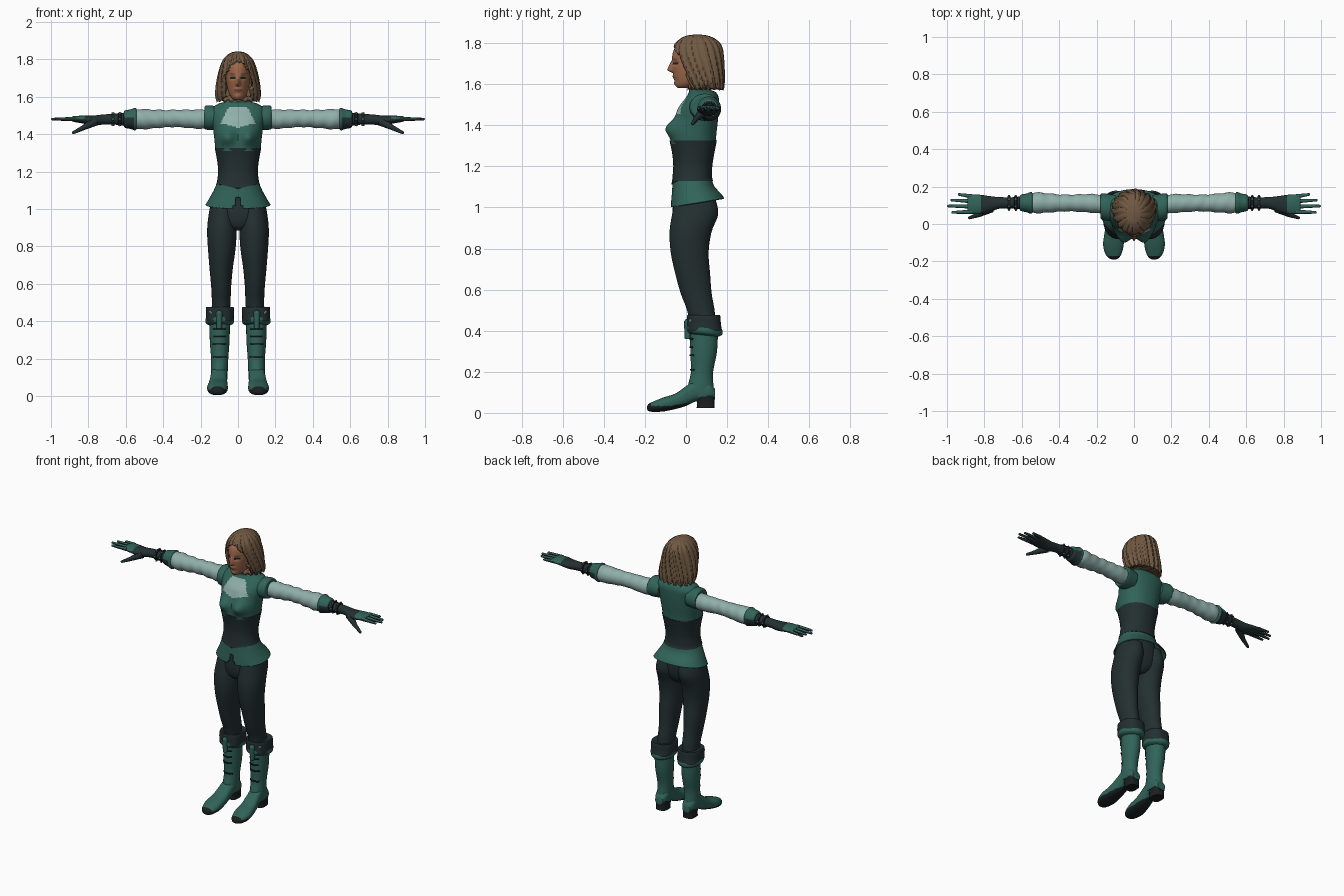
import bpy, bmesh, math
from mathutils import Vector

if "Cube" in bpy.data.objects:
    bpy.data.objects.remove(bpy.data.objects["Cube"])


def material(name, r, g, b):
    m = bpy.data.materials.new(name)
    m.use_nodes = True
    m.diffuse_color = (r, g, b, 1)
    m.node_tree.nodes["Principled BSDF"].inputs["Base Color"].default_value = (r, g, b, 1)
    return m


GREEN = material("teal green leather", .03, .125, .1)
DARK = material("charcoal cloth", .017, .029, .031)
BLACK = material("black leather", .01, .014, .015)
PALE = material("pale linen", .28, .43, .4)
SKIN = material("warm skin", .34, .14, .07)
HAIR = material("brown hair", .165, .1, .055)
LIPS = material("lip red", .2, .06, .045)
METAL = material("grey metal", .16, .19, .2)


def finish(name, bm, paint, mirror=False, thick=0):
    """Colour faces by rule (None removes a face), add modifiers and smooth shading."""
    bmesh.ops.recalc_face_normals(bm, faces=bm.faces)
    bm.normal_update()
    used, gone = [], []
    for f in bm.faces:
        m = paint(f.calc_center_median(), f.normal) if callable(paint) else paint
        if m is None:
            gone.append(f)
            continue
        if m not in used:
            used.append(m)
        f.material_index = used.index(m)
    bmesh.ops.delete(bm, geom=gone, context='FACES')
    mesh = bpy.data.meshes.new(name)
    bm.to_mesh(mesh)
    bm.free()
    for m in used:
        mesh.materials.append(m)
    ob = bpy.data.objects.new(name, mesh)
    bpy.context.collection.objects.link(ob)
    bpy.ops.object.select_all(action='DESELECT')
    ob.select_set(True)
    bpy.context.view_layer.objects.active = ob
    bpy.ops.object.shade_smooth_by_angle(angle=math.radians(45))
    if thick:
        ob.modifiers.new("Thickness", 'SOLIDIFY').thickness = thick
    if mirror:
        ob.modifiers.new("Mirror", 'MIRROR').use_mirror_merge = False
    return ob


def spline(stations, u):
    """Smooth curve through the stations."""
    i = min(int(u), len(stations) - 2)
    t = u - i
    a, b, c, d = (stations[max(0, min(len(stations) - 1, i + k))] for k in (-1, 0, 1, 2))
    return [q + t * ((r - p) + t * (2 * p - 5 * q + 4 * r - s + t * (3 * (q - r) + s - p))) / 2
            if 0 < t else q for p, q, r, s in zip(a, b, c, d)]


def loft(name, stations, paint, axis='Z', n=40, rings=24, power=2.0, warp=None,
         caps=True, mirror=False, thick=0):
    """Skin rounded sections; each station is position, two centres, two radii."""
    bm = bmesh.new()
    loops = []
    for k in range(rings + 1):
        t, a, b, ra, rb = spline(stations, k * (len(stations) - 1) / rings)
        loop = []
        for j in range(n):
            ang = math.tau * j / n
            c, s = math.cos(ang), math.sin(ang)
            u = a + ra * math.copysign(abs(c) ** (2 / power), c)
            v = b + rb * math.copysign(abs(s) ** (2 / power), s)
            p = Vector({'Z': (u, v, t), 'Y': (u, t, v), 'X': (t, u, v)}[axis])
            loop.append(bm.verts.new(warp(p, ang) if warp else p))
        loops.append(loop)
    for lo, hi in zip(loops, loops[1:]):
        for j in range(n):
            bm.faces.new((lo[j], lo[(j + 1) % n], hi[(j + 1) % n], hi[j]))
    if caps:
        bm.faces.new(loops[0])
        bm.faces.new(loops[-1])
    return finish(name, bm, paint, mirror, thick)


def limb(name, start, end, r0, r1, paint, mirror=True):
    """Tapered rod with a rounded tip, for fingers and small straps."""
    bm = bmesh.new()
    a, b = Vector(start), Vector(end)
    rod = bmesh.ops.create_cone(bm, segments=12, radius1=r0, radius2=r1,
                                depth=(b - a).length, cap_ends=True)
    turn = (b - a).to_track_quat('Z', 'Y').to_matrix()
    bmesh.ops.rotate(bm, verts=rod["verts"], matrix=turn)
    bmesh.ops.translate(bm, verts=rod["verts"], vec=(a + b) / 2)
    tip = bmesh.ops.create_uvsphere(bm, u_segments=12, v_segments=8, radius=r1)
    bmesh.ops.translate(bm, verts=tip["verts"], vec=b)
    return finish(name, bm, paint, mirror)


def bump(p, x, z, sx, sz):
    return math.exp(-((abs(p.x) - x) / sx) ** 2 - ((p.z - z) / sz) ** 2)


# Vest with bust and pale chest panel
def bust(p, ang):
    if p.y < .04:
        p.y -= .045 * bump(p, .06, 1.385, .045, .045)
    return p


def vest_paint(c, nrm):
    low = 1.435 + .018 * min(1, abs(c.x) / .07)
    return PALE if c.y < .05 and low < c.z < 1.545 and abs(c.x) < .05 + .5 * (1.545 - c.z) else GREEN


loft("vest", [(1.31, 0, .035, .12, .11), (1.36, 0, .04, .125, .108), (1.42, 0, .05, .132, .105),
              (1.48, 0, .06, .142, .1), (1.53, 0, .078, .145, .082), (1.56, 0, .08, .11, .066),
              (1.572, 0, .068, .075, .054), (1.59, 0, .066, .06, .05)],
     vest_paint, n=96, rings=63, power=2.2, warp=bust)
loft("armhole_trim", [(.1, .085, 1.485, .07, .06), (.15, .09, 1.488, .072, .066),
                      (.176, .095, 1.488, .068, .062), (.178, .1, 1.485, .05, .05)],
     GREEN, 'X', mirror=True)


# Corset with pointed lower front edge
def corset_point(p, ang):
    if p.y < 0 and p.z < 1.18:
        p.z -= .025 * max(0, 1 - abs(p.x) / .09) * (1.18 - p.z) / .055
    return p


loft("corset", [(1.325, 0, .035, .124, .115), (1.26, 0, .035, .112, .102), (1.2, 0, .033, .106, .095),
                (1.15, 0, .03, .112, .097), (1.13, 0, .03, .118, .102)],
     DARK, n=64, power=2.2, warp=corset_point)


# Flared peplum with a front notch
def hem(p, ang):
    p.z += (p.y - .05) * .16 * (1.145 - p.z) / .12
    return p


def peplum_paint(c, nrm):
    return None if c.y < 0 and c.z < 1.065 and abs(c.x) < .008 + .25 * (1.065 - c.z) else GREEN


loft("peplum", [(1.145, 0, .03, .11, .095), (1.1, 0, .035, .13, .102), (1.05, 0, .05, .157, .122),
                (1.022, 0, .056, .173, .13)],
     peplum_paint, n=96, power=2.2, warp=hem, caps=False, thick=.006)

# Trousers
loft("trouser_hips", [(1.13, 0, .03, .1, .085), (1.04, 0, .038, .14, .1), (.96, 0, .035, .145, .1),
                      (.91, 0, .03, .1, .085), (.885, 0, .03, .04, .06)], DARK)
loft("trouser_legs", [(1.05, .075, .045, .065, .095), (.97, .082, .045, .075, .112),
                      (.88, .086, .022, .079, .102), (.78, .087, .018, .073, .092),
                      (.68, .09, .032, .062, .085), (.58, .09, .05, .053, .075),
                      (.5, .09, .072, .05, .067), (.41, .095, .085, .048, .062)],
     DARK, rings=35, mirror=True)

# Boots: shaft, folded cuff, laces, foot and heel
shaft = [(.41, .098, .088, .055, .068), (.3, .098, .086, .053, .065), (.2, .098, .078, .046, .054),
         (.13, .1, .072, .045, .062), (.08, .1, .08, .042, .06)]
loft("boot_shafts", shaft, GREEN, mirror=True)
loft("boot_cuffs", [(.472, .097, .086, .06, .068), (.474, .097, .086, .074, .08),
                    (.43, .097, .088, .075, .082), (.4, .098, .09, .073, .084),
                    (.395, .098, .09, .058, .07)], DARK, power=2.4, mirror=True)
loft("boot_cuff_rolls", [(.42, .098, .09, .066, .074), (.412, .098, .09, .076, .087),
                         (.39, .098, .09, .074, .086), (.378, .098, .09, .056, .07)],
     GREEN, warp=lambda p, ang: p + Vector((0, 0, .1 * (.09 - p.y))), mirror=True)
for z in (.36, .32, .28, .21):
    sec = spline(shaft, (.41 - z) / .105)[1:]
    band = [(z + dz, sec[0], sec[1], sec[2] + .004, sec[3] + .004) for dz in (-.004, .004)]
    loft("boot_lace", band, lambda c, nrm: BLACK if c.y < .05 and abs(c.x - .1) < .035 else None,
         rings=2, caps=False, mirror=True, thick=.004)
limb("boot_tongue", (.1, .008, .36), (.1, .008, .44), .014, .018, GREEN)
limb("boot_buckle", (.135, .025, .44), (.145, .025, .45), .01, .01, METAL)


def foot_paint(c, nrm):
    return BLACK if c.z < .034 + .16 * max(0, c.y + .08) or c.y < -.172 else GREEN


loft("boot_feet", [(.142, .1, .09, .028, .025), (.11, .1, .105, .042, .045), (.05, .101, .108, .043, .052),
                   (0, .104, .082, .046, .048), (-.05, .107, .057, .051, .038),
                   (-.11, .11, .041, .055, .034), (-.16, .11, .03, .043, .025),
                   (-.183, .108, .026, .025, .017), (-.19, .107, .025, .008, .006)],
     foot_paint, 'Y', n=48, rings=48, power=2.5, mirror=True)
loft("boot_heels", [(.024, .1, .096, .037, .044), (.05, .1, .096, .036, .043), (.085, .1, .094, .04, .047)],
     BLACK, power=3.2, rings=6, mirror=True)

# Sleeves, gauntlets and bracelets
loft("sleeves", [(.13, .1, 1.482, .05, .05), (.22, .11, 1.48, .05, .051), (.33, .112, 1.484, .045, .046),
                 (.4, .112, 1.482, .046, .047), (.48, .113, 1.48, .053, .052),
                 (.535, .113, 1.48, .055, .054), (.55, .113, 1.48, .04, .04)],
     PALE, 'X', rings=35, mirror=True,
     warp=lambda p, ang: p + Vector((0, .002, .002)) * math.sin(90 * p.x + ang))
loft("gauntlet_cuffs", [(.54, .113, 1.48, .04, .042), (.548, .113, 1.48, .058, .06),
                        (.575, .113, 1.48, .05, .052), (.605, .113, 1.48, .043, .046),
                        (.612, .113, 1.48, .03, .03)],
     lambda c, nrm: GREEN if nrm.z > .2 or c.x < .556 else DARK, 'X', mirror=True)


def glove_paint(c, nrm):
    return GREEN if nrm.z > .5 and c.x > .82 else DARK


loft("gloves", [(.58, .113, 1.48, .038, .038), (.65, .113, 1.48, .03, .03), (.72, .113, 1.478, .031, .027),
                (.77, .107, 1.473, .042, .027), (.83, .105, 1.478, .052, .021),
                (.88, .108, 1.481, .05, .015), (.89, .108, 1.481, .04, .008)],
     glove_paint, 'X', rings=30, mirror=True)
for x in (.632, .668):
    loft("bracelet", [(x - .009, .113, 1.48, .028, .028), (x - .007, .113, 1.48, .036, .036),
                      (x + .007, .113, 1.48, .036, .036), (x + .009, .113, 1.48, .028, .028)],
         BLACK, 'X', rings=6, mirror=True)
    for k in range(6):
        d = Vector((0, math.cos(k * math.pi / 3), math.sin(k * math.pi / 3)))
        hub = Vector((x, .113, 1.48))
        limb("bracelet_stud", hub + d * .03, hub + d * .037, .008, .006, METAL)

# Fingers and thumb
for label, y0, y1, tip in (("index", .066, .062, .97), ("middle", .094, .096, .992),
                           ("ring", .122, .128, .975), ("little", .147, .158, .935)):
    limb(label + "_finger", (.865, y0, 1.481), (tip, y1, 1.48), .012, .007, glove_paint)
limb("thumb_base", (.765, .085, 1.468), (.825, .052, 1.435), .025, .014, DARK)
limb("thumb_tip", (.825, .052, 1.435), (.88, .033, 1.408), .014, .008, DARK)


# Neck and head with nose, sockets and lips
def features(p, ang):
    if p.y < .03:
        ridge = math.exp(-(p.x / .011) ** 2)
        length = max(0, 1 - abs(p.z - 1.668) / (.05 if p.z > 1.668 else .014))
        p.y -= .027 * ridge * length
        p.y += .01 * bump(p, .029, 1.703, .015, .012)
        p.y -= .006 * bump(p, 0, 1.635, .02, .012) + .006 * bump(p, 0, 1.603, .02, .012)
    return p


def face_paint(c, nrm):
    x = abs(c.x)
    if c.y < .02:
        if x < .021 and abs(c.z - 1.635) < .008 * (1 - x / .028):
            return LIPS
        if abs(c.z - 1.7) < .005 and abs(x - .029) < .014:
            return BLACK
        if abs(c.z - 1.722 - .1 * (x - .03)) < .0035 and abs(x - .031) < .018:
            return HAIR
    return SKIN


loft("neck", [(1.52, 0, .07, .055, .05), (1.57, 0, .062, .047, .046), (1.64, 0, .06, .045, .048)], SKIN)
loft("head", [(1.582, 0, -.015, .015, .025), (1.592, 0, -.002, .032, .047), (1.615, 0, .012, .047, .066),
              (1.66, 0, .032, .06, .096), (1.71, 0, .042, .066, .111), (1.77, 0, .05, .063, .108),
              (1.81, 0, .055, .04, .07)],
     face_paint, n=112, rings=90, warp=features)


# Bobbed hair with locks and a face opening
def locks(p, ang):
    swirl = ang + 1.5 * (p.z - 1.6)
    lock = abs(math.sin(9 * swirl)) + .4 * abs(math.sin(23 * swirl))
    grow = .93 + .075 * lock
    p.x, p.y = p.x * grow, .06 + (p.y - .06) * grow
    p.z -= .02 * lock * max(0, (1.65 - p.z) / .08)
    return p


def hair_paint(c, nrm):
    width = .08 * math.sqrt(max(0, min(1, (1.79 - c.z) / .09)))
    return None if c.y < .07 and abs(c.x) < width else HAIR


loft("hair", [(1.59, 0, .095, .112, .085), (1.62, 0, .085, .12, .1), (1.68, 0, .07, .113, .115),
              (1.74, 0, .06, .1, .122), (1.785, 0, .057, .085, .116), (1.815, 0, .057, .065, .092),
              (1.835, 0, .055, .038, .055), (1.842, 0, .055, .008, .012)],
     hair_paint, n=144, rings=70, warp=locks, thick=.022)
